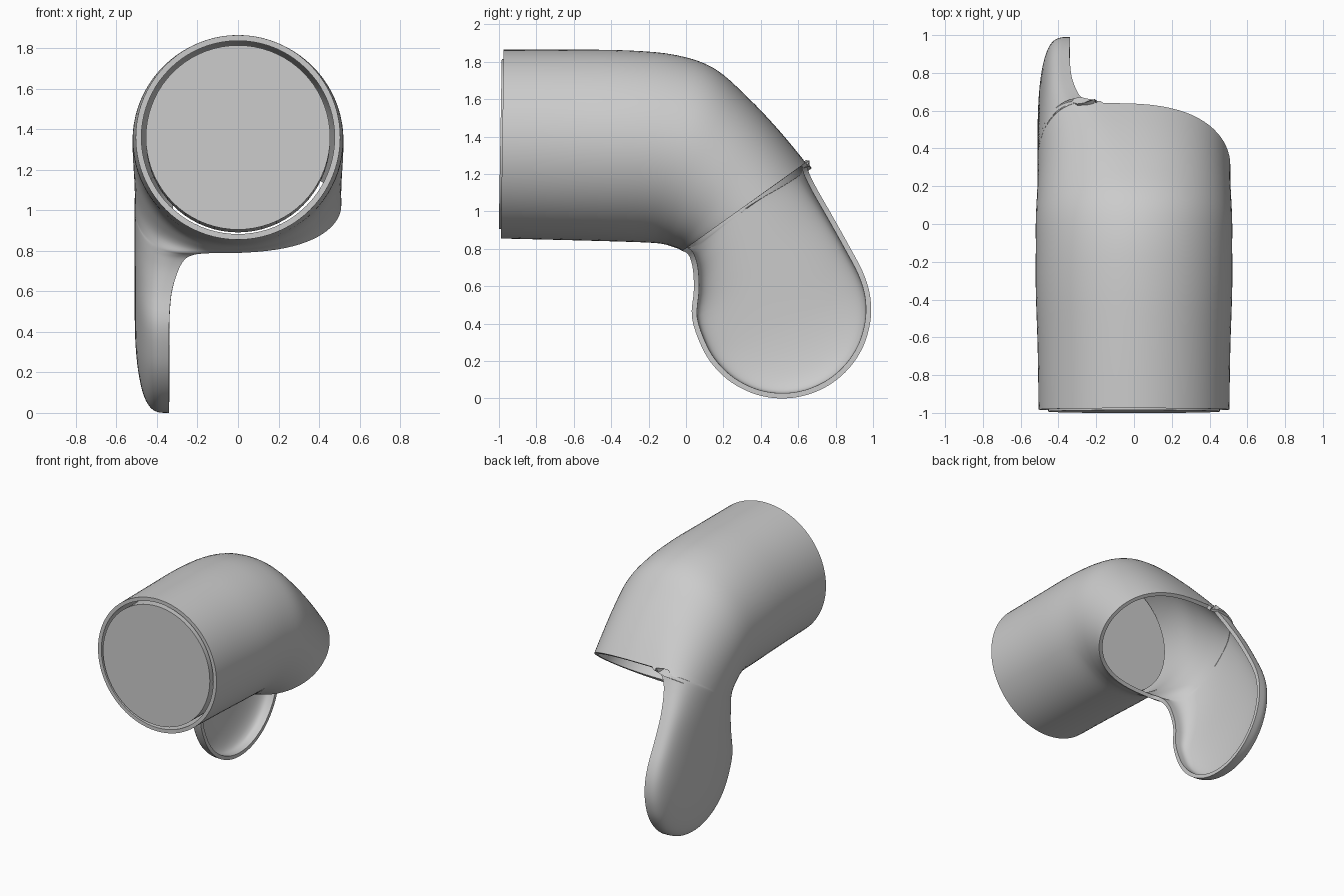
import bpy, bmesh, math
from mathutils import Vector

cube = bpy.data.objects.get("Cube")
if cube:
    bpy.data.objects.remove(cube, do_unlink=True)

grey = bpy.data.materials.new("light_grey")
grey.use_nodes = True
GREY = (0.6, 0.6, 0.6, 1)
grey.diffuse_color = GREY
grey.node_tree.nodes["Principled BSDF"].inputs["Base Color"].default_value = GREY

# Lower y, lower z, upper y, upper z, half width, x of the lower and upper edge, roundness
TUBE = [
    (-.99, .855, -.975, 1.865, .505, 0, 1),
    (-.70, .848, -.62, 1.865, .51, 0, 1),
    (-.40, .84, -.30, 1.86, .52, 0, 1),
    (-.20, .833, -.05, 1.835, .52, 0, 1),
    (-.12, .825, .15, 1.765, .52, 0, .95),
    (-.07, .81, .33, 1.61, .515, -.03, .87),
    (-.04, .80, .50, 1.43, .51, -.08, .78),
    (-.02, .788, .64, 1.26, .51, -.16, .68),
]
NECK = [
    (0, .78, .645, 1.245, .51, -.22, .66),
    (.02, .755, .66, 1.20, .51, -.265, .64),
    (.037, .69, .70, 1.12, .51, -.30, .62),
    (.042, .58, .78, .98, .51, -.33, .58),
    (.032, .43, .875, .81, .51, -.34, .55),
]
STEPS, HALF = 4, 40


def paddle_end():
    """Sections across the round end of the paddle, closing to a point."""
    turn, radius, edge, depth, power = math.radians(25), .475, -.34, .17, .55
    centre = Vector((.515, .475))
    chord = Vector((math.cos(turn), math.sin(turn))) * radius
    axis = Vector((math.sin(turn), -math.cos(turn))) * radius
    rows = []
    for deg in (90, 75, 60, 45, 32, 20, 9, 0):
        s, c = math.sin(math.radians(deg)), math.cos(math.radians(deg))
        low, high = centre + axis * c - chord * s, centre + axis * c + chord * s
        rows.append((*low, *high, -edge + depth * s ** power, edge, power))
    return rows


def smooth_path(rows):
    """Catmull-Rom interpolation of the section table."""
    out = []
    for i in range(len(rows) - 1):
        quad = [rows[max(0, min(len(rows) - 1, i + k))] for k in (-1, 0, 1, 2)]
        for s in range(STEPS):
            t = s / STEPS
            out.append([b + .5 * t * (c - a + t * (2*a - 5*b + 4*c - d + t * (3*(b - c) + d - a)))
                        for a, b, c, d in zip(*quad)])
    return out + [list(rows[-1])]


def finish(obj):
    obj.data.materials.append(grey)
    bpy.ops.object.shade_smooth_by_angle(angle=math.radians(40))


# Bent sleeve whose left wall runs on into a dished paddle
bm = bmesh.new()
cut = (len(TUBE) - 1) * STEPS
rings = []
for n, (by, bz, ty, tz, w, xe, power) in enumerate(smooth_path(TUBE + NECK + paddle_end())):
    low, high = Vector((0, by, bz)), Vector((0, ty, tz))
    mid, arm = (low + high) / 2, (high - low) / 2
    ring = []
    for k in range(2 * HALF if n <= cut else HALF + 1):
        a = -math.pi / 2 + math.pi * k / HALF
        p = mid + arm * math.sin(a)
        bulge = abs(math.cos(a)) ** power if k % HALF else 0
        p.x = xe - (w + xe) * bulge if k <= HALF else xe + (w - xe) * bulge
        ring.append(bm.verts.new(p))
    rings.append(ring)
for n, (r, s) in enumerate(zip(rings, rings[1:])):
    for k in range(2 * HALF if n < cut else HALF):
        j = (k + 1) % len(r)
        bm.faces.new((r[k], r[j], s[j], s[k]))
bmesh.ops.remove_doubles(bm, verts=rings[-1], dist=.0005)
bmesh.ops.recalc_face_normals(bm, faces=bm.faces)
bm.faces.ensure_lookup_table()
if bm.faces[HALF // 2].normal.x > 0:
    bmesh.ops.reverse_faces(bm, faces=bm.faces)
mesh = bpy.data.meshes.new("sleeve_with_paddle")
bm.to_mesh(mesh)
bm.free()
sleeve = bpy.data.objects.new("sleeve_with_paddle", mesh)
bpy.context.collection.objects.link(sleeve)
bpy.ops.object.select_all(action='DESELECT')
sleeve.select_set(True)
bpy.context.view_layer.objects.active = sleeve
wall = sleeve.modifiers.new("wall", 'SOLIDIFY')
wall.thickness = .028
wall.offset = -1
bpy.ops.object.modifier_apply(modifier="wall")
finish(sleeve)

# Solid core filling the straight part of the sleeve, tipped slightly
FRONT, BACK = -.993, -.2
bpy.ops.mesh.primitive_cylinder_add(vertices=72, radius=.455, depth=BACK - FRONT,
                                    location=(0, (FRONT + BACK) / 2, 1.353),
                                    rotation=(math.radians(89), 0, 0))
core = bpy.context.object
core.name = "core"
finish(core)
